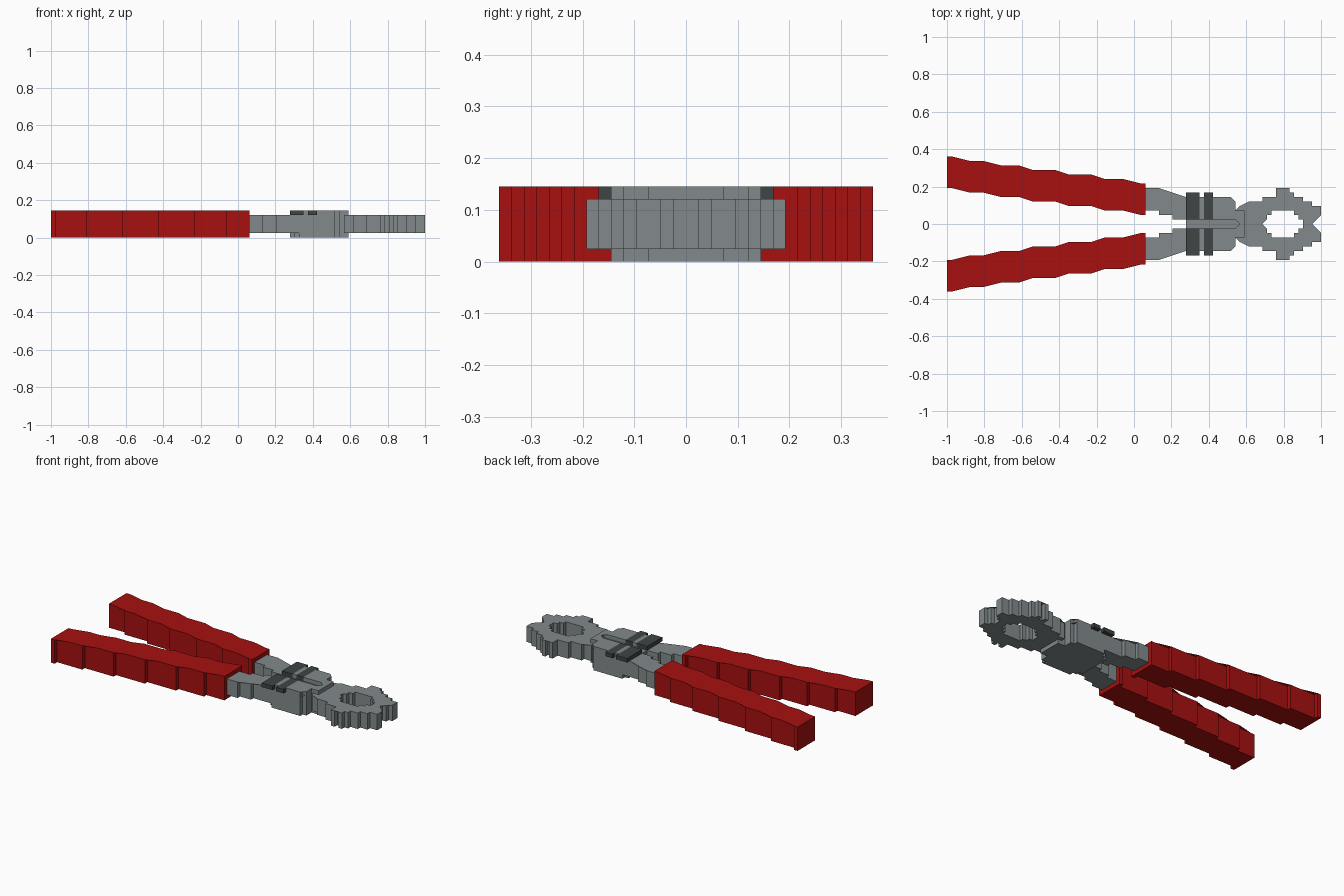
import bpy
import bmesh

if "Cube" in bpy.data.objects:
    bpy.data.objects.remove(bpy.data.objects["Cube"], do_unlink=True)

UNIT = 2 / 83  # block size: all parts are laid out in whole blocks


def material(name, rgb):
    mat = bpy.data.materials.new(name)
    mat.use_nodes = True
    mat.diffuse_color = (*rgb, 1)
    mat.node_tree.nodes["Principled BSDF"].inputs["Base Color"].default_value = (*rgb, 1)
    return mat


red = material("red_grip", (0.39, 0.005, 0.005))
steel = material("grey_steel", (0.225, 0.255, 0.265))
dark = material("dark_steel", (0.05, 0.058, 0.058))


def stepped_slab(name, steps, end, bottom, top, mat):
    """Extrude a stepped outline from (start, outer, inner) runs, mirrored across y."""
    ends = [s[0] for s in steps[1:]] + [end]
    outer, inner = [], []
    for (start, out, inn), stop in zip(steps, ends):
        outer += [(start, out), (stop, out)]
        inner += [(start, inn), (stop, inn)]
    outline = []
    for p in inner + outer[::-1]:
        if not outline or p != outline[-1]:
            outline.append(p)

    bm = bmesh.new()
    rings = [[bm.verts.new(((x - 41.5) * UNIT, y * UNIT, z * UNIT)) for x, y in outline]
             for z in (bottom, top)]
    low, high = rings
    bm.faces.new(low[::-1])
    bm.faces.new(high)
    for i in range(len(outline)):
        j = (i + 1) % len(outline)
        if outline[i][1] == 0 and outline[j][1] == 0:
            continue  # the two halves join here
        bm.faces.new((low[i], low[j], high[j], high[i]))
    bmesh.ops.triangulate(bm, faces=[f for f in bm.faces if len(f.verts) > 4])
    bmesh.ops.recalc_face_normals(bm, faces=bm.faces)
    mesh = bpy.data.meshes.new(name)
    bm.to_mesh(mesh)
    bm.free()
    mesh.materials.append(mat)
    obj = bpy.data.objects.new(name, mesh)
    bpy.context.collection.objects.link(obj)
    mirror = obj.modifiers.new("Mirror", 'MIRROR')
    mirror.use_axis = (False, True, False)
    return obj


# Splayed red grips
stepped_slab("grips", [
    (0, 15, 8), (1, 14, 8), (5, 14, 7), (8, 13, 7), (12, 13, 6), (16, 12, 6),
    (19, 12, 5), (24, 11, 5), (27, 11, 4), (32, 10, 4), (35, 10, 3),
    (39, 9, 3), (43, 9, 2)], 44, 0, 6, red)

# Steel arms, pivot core and jaws with the oval opening
stepped_slab("arms_and_jaws", [
    (44, 8, 3), (47, 7, 2), (50, 6, 1), (53, 6, 0), (63, 5, 0), (64, 3, 0),
    (65, 4, 0), (67, 5, 0), (70, 6, 1), (71, 6, 2), (72, 6, 3), (73, 8, 3),
    (74, 7, 3), (75, 8, 3), (76, 7, 3), (77, 6, 2), (78, 6, 1), (79, 5, 0),
    (81, 4, 1), (82, 4, 2)], 83, 1, 5, steel)

# Thick pivot cheeks below and above the core
stepped_slab("pivot_bottom", [
    (53, 4, 0), (54, 5, 0), (55, 6, 0), (63, 5, 0), (64, 3, 0)], 66, 0, 1, steel)
stepped_slab("pivot_top", [
    (59, 6, 1), (63, 5, 1), (64, 3, 1), (65, 3, 0)], 66, 5, 6, steel)
stepped_slab("pivot_rib", [(56, 6, 1)], 57, 5, 6, steel)

# Dark cross bars
for name, start, end in (("wide_bar", 53, 56), ("narrow_bar", 57, 59)):
    stepped_slab(name, [(start, 7, 1)], end, 5, 6, dark)
